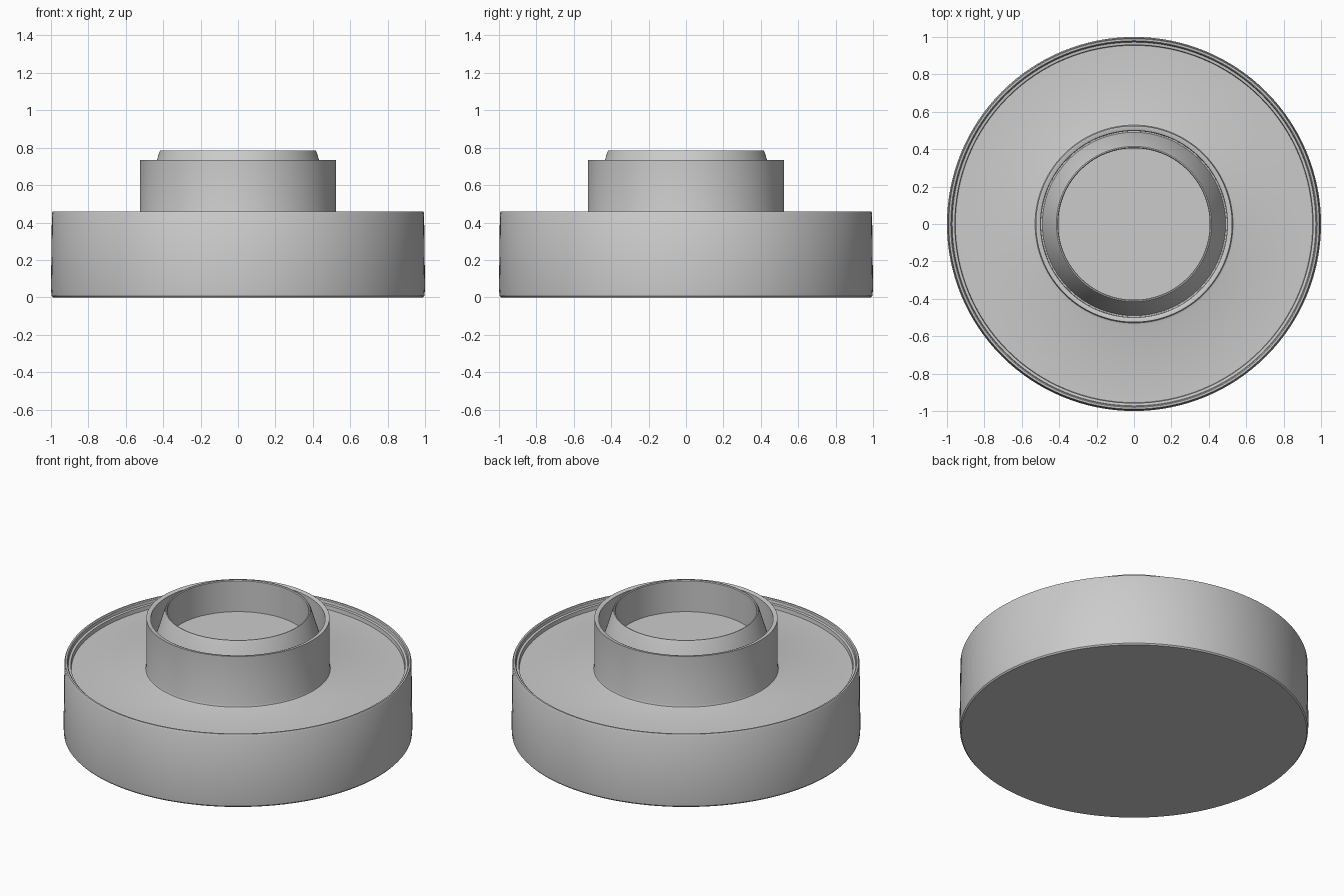
import bpy, bmesh, math

if "Cube" in bpy.data.objects:
    bpy.data.objects.remove(bpy.data.objects["Cube"])

SEGMENTS = 128


def lathe(name, profile):
    """Spin an (r, z) profile around z into a closed solid."""
    bm = bmesh.new()
    verts = [bm.verts.new((r, 0, z)) for r, z in profile]
    edges = [bm.edges.new(pair) for pair in zip(verts, verts[1:])]
    bmesh.ops.spin(bm, geom=verts + edges, cent=(0, 0, 0), axis=(0, 0, 1),
                   angle=math.tau, steps=SEGMENTS, use_duplicate=False)
    bmesh.ops.remove_doubles(bm, verts=bm.verts, dist=1e-5)
    bmesh.ops.recalc_face_normals(bm, faces=bm.faces)
    mesh = bpy.data.meshes.new(name)
    bm.to_mesh(mesh)
    bm.free()
    obj = bpy.data.objects.new(name, mesh)
    bpy.context.collection.objects.link(obj)
    bpy.ops.object.select_all(action='DESELECT')
    obj.select_set(True)
    bpy.context.view_layer.objects.active = obj
    bpy.ops.object.shade_smooth_by_angle(angle=math.radians(30))
    return obj


# Wide dish, stepped rim, raised collar, groove, tapered neck and recessed floor
lathe("round_flanged_base", [
    (0, 0), (0.99, 0), (0.997, 0.008), (1.0, 0.05),          # underside
    (0.995, 0.45), (0.99, 0.46), (0.98, 0.46), (0.975, 0.455),  # outer wall, lip
    (0.972, 0.438), (0.958, 0.436), (0.955, 0.412),          # stepped rim
    (0.54, 0.412), (0.529, 0.416), (0.525, 0.43),            # dish floor, fillet
    (0.525, 0.735), (0.513, 0.735), (0.50, 0.73),            # collar
    (0.497, 0.55), (0.49, 0.55),                             # groove
    (0.421, 0.775), (0.415, 0.785), (0.409, 0.785),          # tapered neck
    (0.405, 0.78), (0.405, 0.585), (0, 0.585),               # inner bore, floor
])
